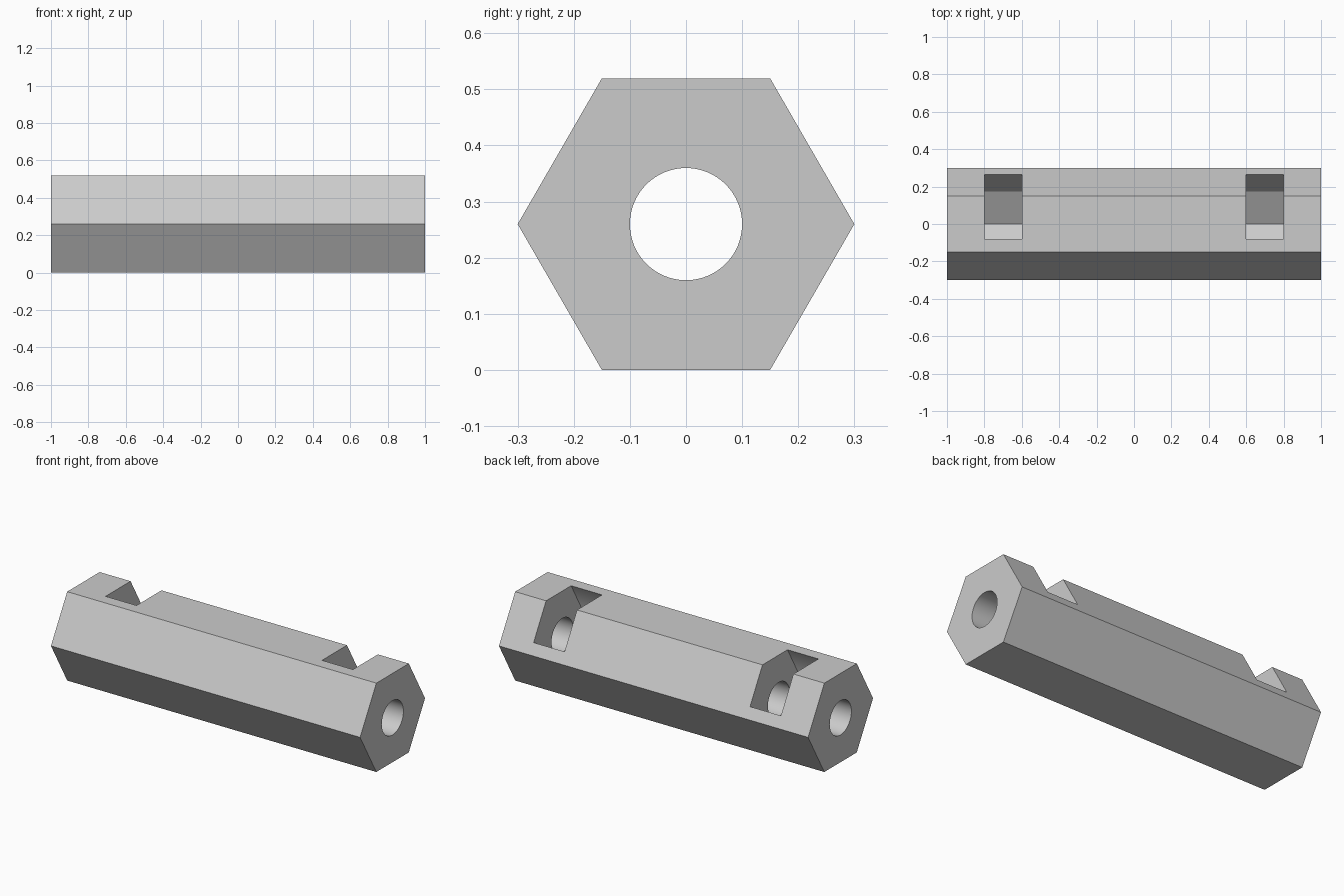
import bpy
import bmesh
from math import cos, sin, pi, radians, sqrt

cube = bpy.data.objects.get("Cube")
if cube:
    bpy.data.objects.remove(cube, do_unlink=True)

BODY_RADIUS = 0.3
BORE_RADIUS = 0.1
NUT_RADIUS = 0.2
AXIS_Z = BODY_RADIUS * sqrt(3) / 2   # the lower flat rests on the ground


def circle(radius, sides, start=0):
    """Points (y, z) of a regular polygon around the bar axis."""
    angles = [start + 2 * pi * i / sides for i in range(sides)]
    return [(radius * cos(a), AXIS_Z + radius * sin(a)) for a in angles]


def prism(name, profile, x0, x1):
    """Extrude a (y, z) profile along x."""
    bm = bmesh.new()
    face = bm.faces.new([bm.verts.new((x0, y, z)) for y, z in profile])
    out = bmesh.ops.extrude_face_region(bm, geom=[face])
    verts = [v for v in out["geom"] if isinstance(v, bmesh.types.BMVert)]
    bmesh.ops.translate(bm, verts=verts, vec=(x1 - x0, 0, 0))
    bmesh.ops.recalc_face_normals(bm, faces=bm.faces)
    mesh = bpy.data.meshes.new(name)
    bm.to_mesh(mesh)
    bm.free()
    obj = bpy.data.objects.new(name, mesh)
    bpy.context.collection.objects.link(obj)
    return obj


# Grey material
grey = bpy.data.materials.new("light_grey")
grey.use_nodes = True
colour = (0.6, 0.6, 0.6, 1)
grey.diffuse_color = colour
grey.node_tree.nodes["Principled BSDF"].inputs["Base Color"].default_value = colour

# Hexagonal bar
bar = prism("hexagonal_spacer", circle(BODY_RADIUS, 6), -1, 1)
bar.data.materials.append(grey)

# Nut pocket: half a hexagon, opened outwards through the upper back edge
slide = radians(60)
reach = 0.5
seat = circle(NUT_RADIUS, 6, radians(150))[:4]
push = (reach * cos(slide), reach * sin(slide))
pocket = seat + [(y + push[0], z + push[1]) for y, z in (seat[-1], seat[0])]

# Cutters: the through bore and a pocket near each end
cutters = [prism("bore_cutter", circle(BORE_RADIUS, 64), -1.1, 1.1)]
for side, x in (("right", -0.8), ("left", 0.6)):
    cutters.append(prism(side + "_pocket_cutter", pocket, x, x + 0.2))

for cutter in cutters:
    cutter.hide_render = True
    cut = bar.modifiers.new(cutter.name, 'BOOLEAN')
    cut.operation = 'DIFFERENCE'
    cut.solver = 'EXACT'
    cut.object = cutter

# Bake the cuts and drop the cutters
bpy.context.view_layer.update()
graph = bpy.context.evaluated_depsgraph_get()
cut_mesh = bpy.data.meshes.new_from_object(bar.evaluated_get(graph))
bar.modifiers.clear()
bar.data = cut_mesh
for cutter in cutters:
    bpy.data.objects.remove(cutter, do_unlink=True)

# Smooth bore, sharp flats
for obj in bpy.context.selected_objects:
    obj.select_set(False)
bar.select_set(True)
bpy.context.view_layer.objects.active = bar
bpy.ops.object.shade_smooth_by_angle(angle=radians(30))
